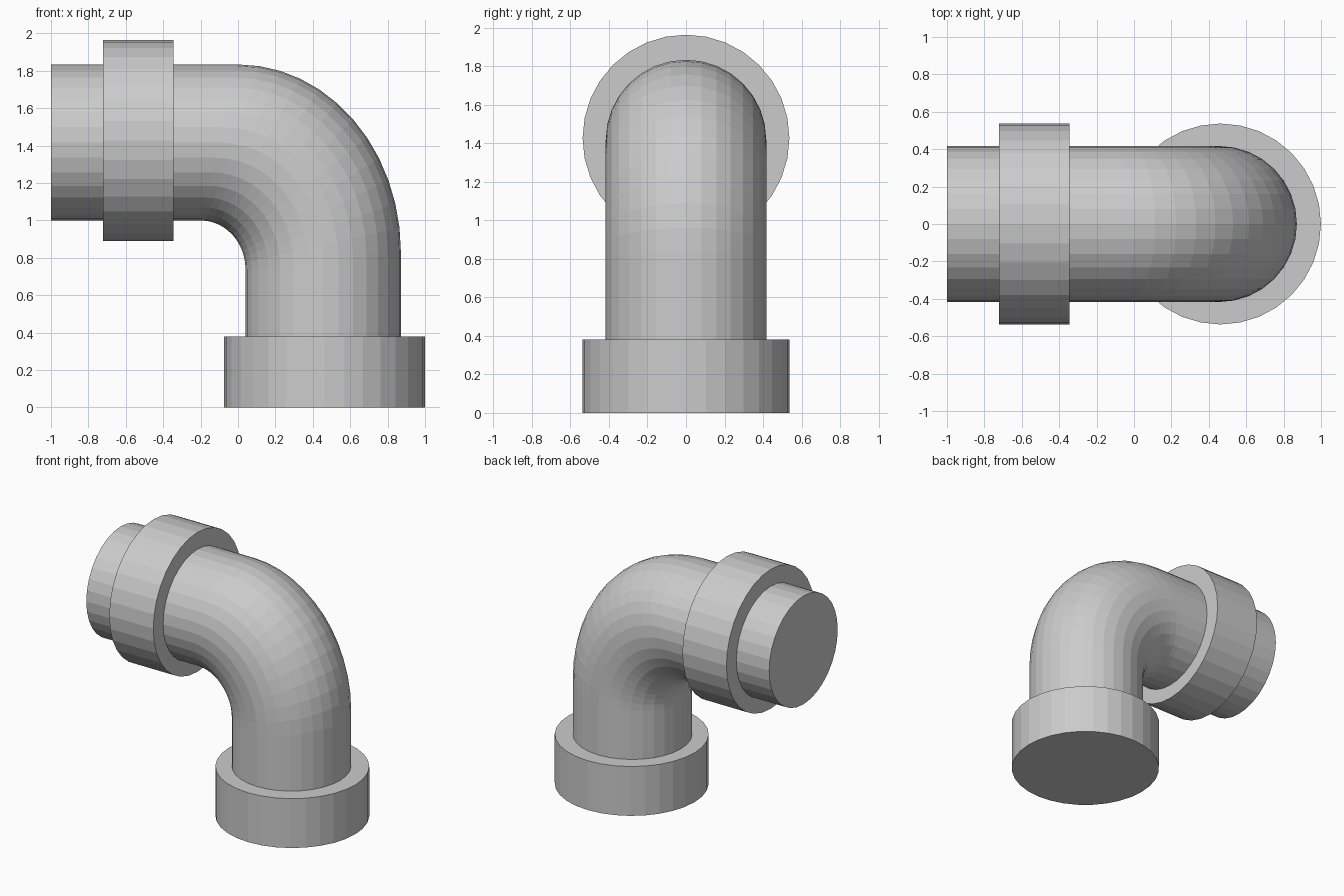
import bpy, bmesh
from math import sin, cos, tau, pi
from mathutils import Vector

if "Cube" in bpy.data.objects:
    bpy.data.objects.remove(bpy.data.objects["Cube"])

SIDES = 32
BEND_STEPS = 12
PIPE_R = 0.417
COLLAR_R = 0.537


def make_collar(name, centre, length, rotation):
    bpy.ops.mesh.primitive_cylinder_add(vertices=SIDES, radius=COLLAR_R, depth=length,
                                        location=centre, rotation=rotation)
    bpy.context.object.name = name


def ellipse(cx, cz, a, b, t):
    return Vector((cx + a * sin(t), 0, cz + b * cos(t)))


# Pipe elbow: each ring spans from the inner bend line to the outer bend line
spans = [(Vector((-1, 0, 1.0)), Vector((-1, 0, 1.834)))]
for i in range(BEND_STEPS + 1):
    t = (pi / 2) * i / BEND_STEPS
    spans.append((ellipse(-0.2, 0.74, 0.24, 0.26, t),
                  ellipse(0.0, 0.83, 0.871, 1.004, t)))
spans.append((Vector((0.04, 0, 0.01)), Vector((0.871, 0, 0.01))))

bm = bmesh.new()
rings = []
for inner, outer in spans:
    mid, half = (inner + outer) / 2, (outer - inner) / 2
    rings.append([bm.verts.new(mid + half * cos(tau * k / SIDES)
                               + Vector((0, PIPE_R * sin(tau * k / SIDES), 0)))
                  for k in range(SIDES)])
for r0, r1 in zip(rings, rings[1:]):
    for k in range(SIDES):
        n = (k + 1) % SIDES
        bm.faces.new((r0[k], r0[n], r1[n], r1[k]))
bm.faces.new(rings[0])
bm.faces.new(rings[-1])
bmesh.ops.recalc_face_normals(bm, faces=bm.faces)
mesh = bpy.data.meshes.new("pipe_elbow")
bm.to_mesh(mesh)
bm.free()
bpy.context.collection.objects.link(bpy.data.objects.new("pipe_elbow", mesh))

# Collars: one at the foot, one around the horizontal arm
make_collar("base_collar", (0.4625, 0, 0.19), 0.38, (0, 0, 0))
make_collar("arm_collar", (-0.533, 0, 1.427), 0.375, (0, pi / 2, 0))
